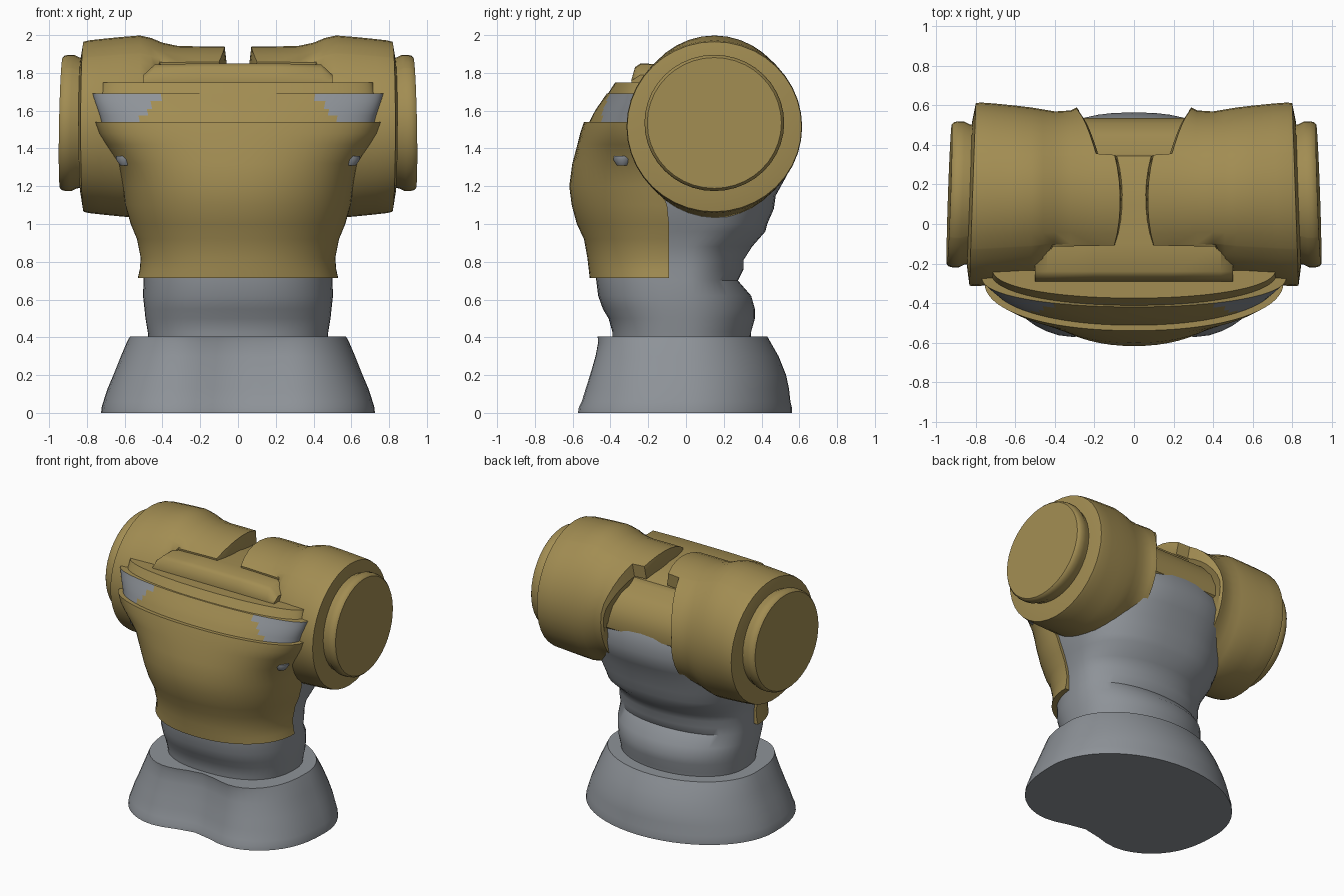
import bpy, bmesh, math

if "Cube" in bpy.data.objects:
    bpy.data.objects.remove(bpy.data.objects["Cube"])

def material(name, rgb):
    m = bpy.data.materials.new(name)
    m.diffuse_color = (*rgb, 1)
    m.use_nodes = True
    m.node_tree.nodes["Principled BSDF"].inputs["Base Color"].default_value = m.diffuse_color
    return m

GOLD = material("antique gold", (0.36, 0.265, 0.085))
GREY = material("steel grey", (0.27, 0.29, 0.315))

def loft(name, rings, mats, rule=None, angle=40):
    """Skin a list of equal-length point rings into a closed solid."""
    bm = bmesh.new()
    rows = [[bm.verts.new(p) for p in r] for r in rings]
    n = len(rows[0])
    for a, b in zip(rows, rows[1:]):
        for i in range(n):
            j = (i + 1) % n
            bm.faces.new((a[i], a[j], b[j], b[i]))
    bm.faces.new(rows[0][::-1])
    bm.faces.new(rows[-1])
    bmesh.ops.recalc_face_normals(bm, faces=bm.faces)
    if rule:
        for f in bm.faces:
            f.material_index = rule(f.calc_center_median())
    me = bpy.data.meshes.new(name)
    bm.to_mesh(me)
    bm.free()
    ob = bpy.data.objects.new(name, me)
    bpy.context.collection.objects.link(ob)
    for m in mats:
        me.materials.append(m)
    bpy.ops.object.select_all(action='DESELECT')
    ob.select_set(True)
    bpy.context.view_layer.objects.active = ob
    bpy.ops.object.shade_smooth_by_angle(angle=math.radians(angle))
    return ob

def spow(v, e):
    return math.copysign(abs(v) ** (2 / e), v)

def oval(z, hw, front, back, e_front=2.4, e_back=2.4, dent=0.0, n=56):
    """Horizontal rounded outline with an optional dent in the front middle."""
    pts = []
    for i in range(n):
        t = 2 * math.pi * i / n
        e = e_back if math.sin(t) > 0 else e_front
        x, s = hw * spow(math.cos(t), e), spow(math.sin(t), e)
        y = s * back if s > 0 else -s * front
        if s < 0:
            y += dent * math.exp(-(x / 0.24) ** 2)
        pts.append((x, y, z))
    return pts

def arc(z, hw, front, rear, e=2.15, n=36):
    """Front half of a rounded outline."""
    pts = []
    for i in range(n + 1):
        t = math.pi * i / n
        pts.append((hw * spow(math.cos(t), e),
                    rear + (front - rear) * spow(math.sin(t), e), z))
    return pts

# flared base, dented at the front
loft("base", [oval(z, w, f, b, 2.6, 2.0, 0.11) for z, w, f, b in (
    (0, .725, -.62, .56), (.03, .722, -.615, .56), (.06, .713, -.60, .553),
    (.13, .69, -.58, .545), (.2, .66, -.56, .53), (.3, .62, -.535, .49),
    (.37, .59, -.525, .45), (.405, .572, -.53, .43))], [GREY])

# wrinkled torso
loft("torso", [oval(z, w, f, b, 2.45, 2.05 if z < .9 else 2.5) for z, w, f, b in (
    (.36, .47, -.39, .34), (.43, .478, -.39, .345), (.5, .49, -.41, .365),
    (.55, .495, -.44, .365), (.62, .503, -.465, .345), (.7, .50, -.475, .275),
    (.76, .50, -.48, .305), (.81, .50, -.48, .305), (.88, .51, -.49, .35),
    (.96, .535, -.5, .42), (1.0, .55, -.52, .43), (1.08, .575, -.54, .465),
    (1.15, .59, -.55, .475), (1.25, .595, -.55, .53), (1.36, .595, -.53, .565),
    (1.5, .59, -.48, .53), (1.6, .58, -.42, .46), (1.7, .5, -.3, .4))], [GREY])

# breastplate
loft("breastplate", [arc(*r) for r in (
    (.715, .53, -.51, -.09), (.76, .52, -.515, -.09), (.82, .515, -.522, -.09),
    (.92, .535, -.54, -.09), (1.0, .568, -.578, -.09), (1.1, .597, -.605, -.10),
    (1.2, .61, -.618, -.14), (1.32, .635, -.602, -.20), (1.42, .70, -.575, -.26),
    (1.48, .735, -.56, -.29), (1.54, .757, -.54, -.295))], [GOLD])

# upper chest band with grey side patches
loft("chest_band", [arc(z, w, f, r, 2.1, 64) for z, w, f, r in (
    (1.535, .722, -.515, -.29), (1.575, .733, -.495, -.288), (1.61, .745, -.475, -.285),
    (1.65, .758, -.447, -.28), (1.69, .77, -.42, -.275),
    (1.692, .722, -.412, -.25), (1.75, .715, -.375, -.235))],
    [GOLD, GREY],
    rule=lambda c: int(c.z < 1.6905 and c.y < -.25 and abs(c.x) > .47 - (c.z - 1.61) * .9))

# collar bridge running over the back between the shoulders
profile = [(-.285, 1.7), (-.29, 1.76), (-.27, 1.83), (-.24, 1.85), (-.1, 1.845),
           (.1, 1.85), (.25, 1.825), (.345, 1.79), (.355, 1.76), (.45, 1.70),
           (.51, 1.62), (.537, 1.53), (.53, 1.46), (.48, 1.42), (.2, 1.4), (-.2, 1.5)]
loft("collar", [[(x, y, z - k * (z > 1.8)) for y, z in profile]
                for x, k in ((-.5, .06), (-.44, .005), (-.2, 0),
                             (.2, 0), (.44, .005), (.5, .06))], [GOLD])

# shoulder angles in degrees from the top, with doubled stops at the notches
ANGLES = sorted([-180 + 9 * i for i in range(40)] + [-37, 28])
CY, CZ = 0.15, 1.515

def inner_x(d):
    """Inner shoulder edge: reaches far in on top, is cut back elsewhere."""
    if -36.5 < d < 27.5:
        return .07 + .03 * (abs(d + 4) / 32) ** 2
    if d >= 27.5:
        return .19 + .1 * min(1, (d - 27) / 50)
    return .41 + .08 * min(1, (-d - 36) / 30)

def shoulder_ring(side, x, ry, rz, cz=CZ, inner=False, shift=0.0, lean=0.0):
    pts = []
    for d in ANGLES:
        t = math.radians(d)
        y, z = CY + ry * math.sin(t), cz + rz * math.cos(t)
        px = inner_x(d) + shift if inner else max(x, inner_x(d) + .002 * x)
        px -= .035 * (y - CY) * (x > .6) + lean * (z - cz)
        pts.append((side * px, y, z))
    return pts

for side, label in ((-1, "left"), (1, "right")):
    # rounded shoulder guard
    loft(label + "_shoulder", [
        shoulder_ring(side, 0, .425, .32, inner=True, shift=-.012),
        shoulder_ring(side, 0, .44, .425, inner=True)] +
        [shoulder_ring(side, x, ry, rz) for x, ry, rz in (
            (.2, .44, .425), (.32, .425, .428), (.40, .42, .445), (.46, .43, .47),
            (.52, .44, .483), (.62, .45, .475), (.72, .46, .465),
            (.79, .465, .457), (.817, .462, .45), (.832, .37, .36))], [GOLD])
    # end disc
    loft(label + "_shoulder_disc", [
        shoulder_ring(side, x, r, r * .975, 1.535, lean=.02) for x, r in (
            (.80, .35), (.845, .355), (.875, .37), (.905, .37), (.925, .365),
            (.935, .355))], [GOLD])
    # small grey tab at the armpit
    loft(label + "_armpit_tab", [
        [(side * (.59 + .055 * k * math.cos(a)), -.335 + .05 * k * math.sin(a), z)
         for a in (i * math.pi / 6 for i in range(12))]
        for z, k in ((1.31, .6), (1.34, 1), (1.36, 1))], [GREY])
